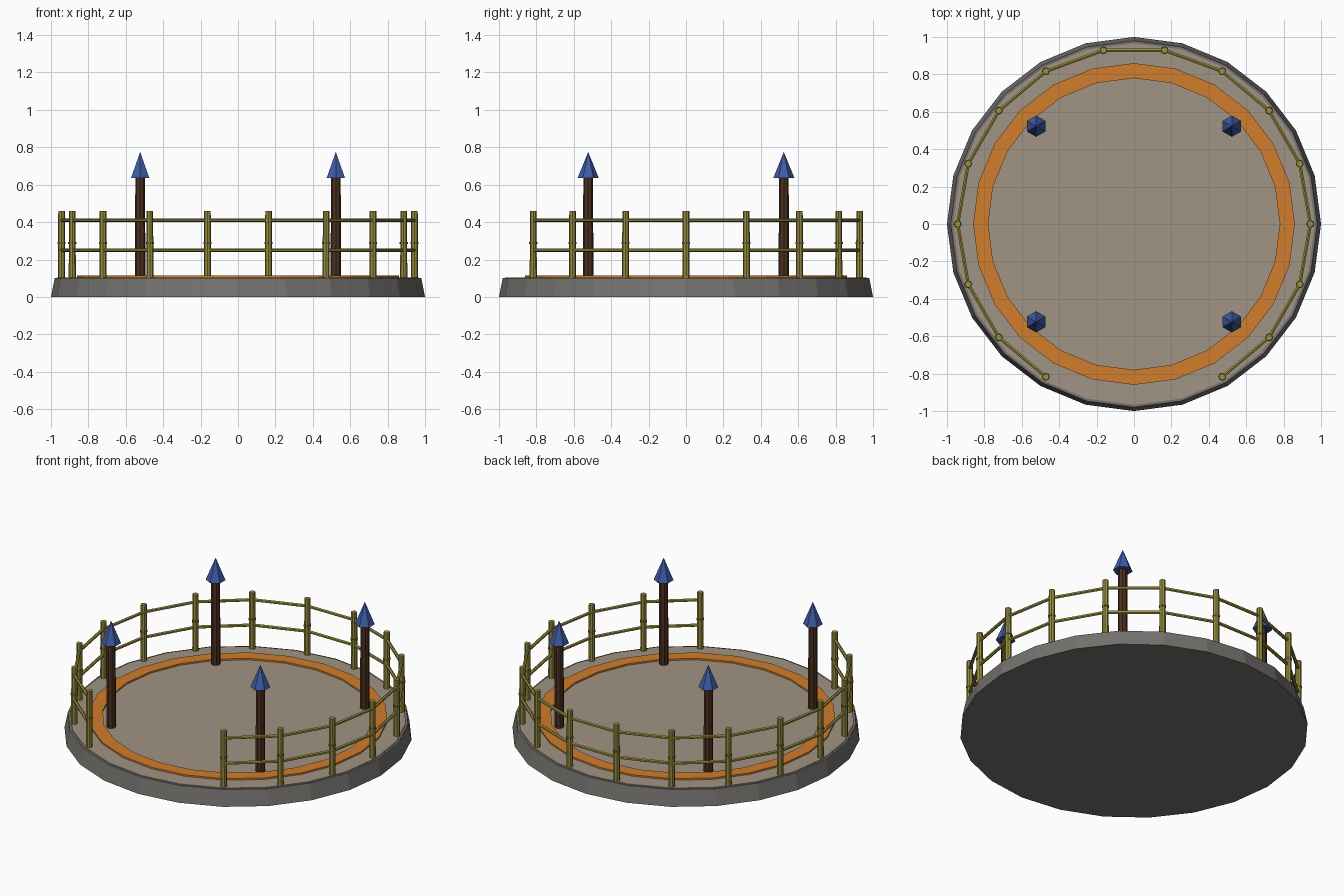
import bpy, bmesh, math
from mathutils import Vector, Matrix

if "Cube" in bpy.data.objects:
    bpy.data.objects.remove(bpy.data.objects["Cube"])


def material(name, srgb):
    m = bpy.data.materials.new(name)
    lin = [((c / 255 + 0.055) / 1.055) ** 2.4 for c in srgb]
    m.diffuse_color = (*lin, 1)
    m.use_nodes = True
    m.node_tree.nodes["Principled BSDF"].inputs["Base Color"].default_value = m.diffuse_color
    return m


STONE = material("grey stone", (116, 114, 110))
FLOOR = material("taupe floor", (160, 147, 131))
ORANGE = material("orange paint", (208, 125, 45))
BAMBOO = material("olive bamboo", (153, 143, 62))
NODE = material("dark olive bamboo", (122, 113, 48))
WOOD = material("dark brown wood", (76, 48, 32))
BLUE = material("blue tip", (62, 92, 165))


def finish(bm, name, mat):
    bmesh.ops.recalc_face_normals(bm, faces=bm.faces)
    me = bpy.data.meshes.new(name)
    bm.to_mesh(me)
    bm.free()
    me.materials.append(mat)
    ob = bpy.data.objects.new(name, me)
    bpy.context.collection.objects.link(ob)
    return ob


def frustum(name, mat, sides, r0, r1, z0, z1, x=0, y=0):
    bm = bmesh.new()
    bmesh.ops.create_cone(bm, cap_ends=True, segments=sides, radius1=r0, radius2=r1,
                          depth=z1 - z0, matrix=Matrix.Translation((x, y, (z0 + z1) / 2)))
    return finish(bm, name, mat)


def rod(name, mat, a, b, r, sides=6):
    a, b = Vector(a), Vector(b)
    d = b - a
    mtx = Matrix.Translation((a + b) / 2) @ d.to_track_quat('Z', 'Y').to_matrix().to_4x4()
    bm = bmesh.new()
    bmesh.ops.create_cone(bm, cap_ends=True, segments=sides, radius1=r, radius2=r,
                          depth=d.length, matrix=mtx)
    return finish(bm, name, mat)


# round platform and floor
frustum("platform_base", STONE, 24, 1.0, 0.98, 0, 0.10)
frustum("platform_floor", FLOOR, 24, 0.967, 0.967, 0.09, 0.104)

# raised orange ring
bm = bmesh.new()
profile = [(0.78, 0.10), (0.86, 0.10), (0.86, 0.114), (0.78, 0.114)]
loops = [[bm.verts.new((r * math.cos(i * math.tau / 24), r * math.sin(i * math.tau / 24), z))
          for r, z in profile] for i in range(24)]
for i in range(24):
    p, q = loops[i], loops[(i + 1) % 24]
    for k in range(4):
        n = (k + 1) % 4
        bm.faces.new((p[k], q[k], q[n], p[n]))
finish(bm, "orange_ring", ORANGE)

# bamboo fence, open at the front
pts = [(0.943 * math.cos(math.radians(a)), 0.943 * math.sin(math.radians(a)))
       for a in range(-60, 241, 20)]
for i, (x, y) in enumerate(pts):
    frustum(f"fence_post_{i}", BAMBOO, 8, 0.019, 0.018, 0.10, 0.46, x, y)
    frustum(f"fence_node_{i}", NODE, 8, 0.0215, 0.0215, 0.283, 0.295, x, y)
    if i:
        for z, label in ((0.25, "lower"), (0.41, "upper")):
            rod(f"{label}_rail_{i}", BAMBOO, (*pts[i - 1], z), (x, y, z), 0.01)

# four wooden poles with pointed tips
for sx in (-1, 1):
    for sy in (-1, 1):
        tag = ("left" if sx < 0 else "right") + ("_front" if sy < 0 else "_back")
        x, y = sx * 0.523, sy * 0.523
        frustum(f"pole_{tag}", WOOD, 8, 0.028, 0.026, 0.10, 0.645, x, y)
        frustum(f"pole_tip_{tag}", BLUE, 6, 0.057, 0, 0.635, 0.775, x, y)
